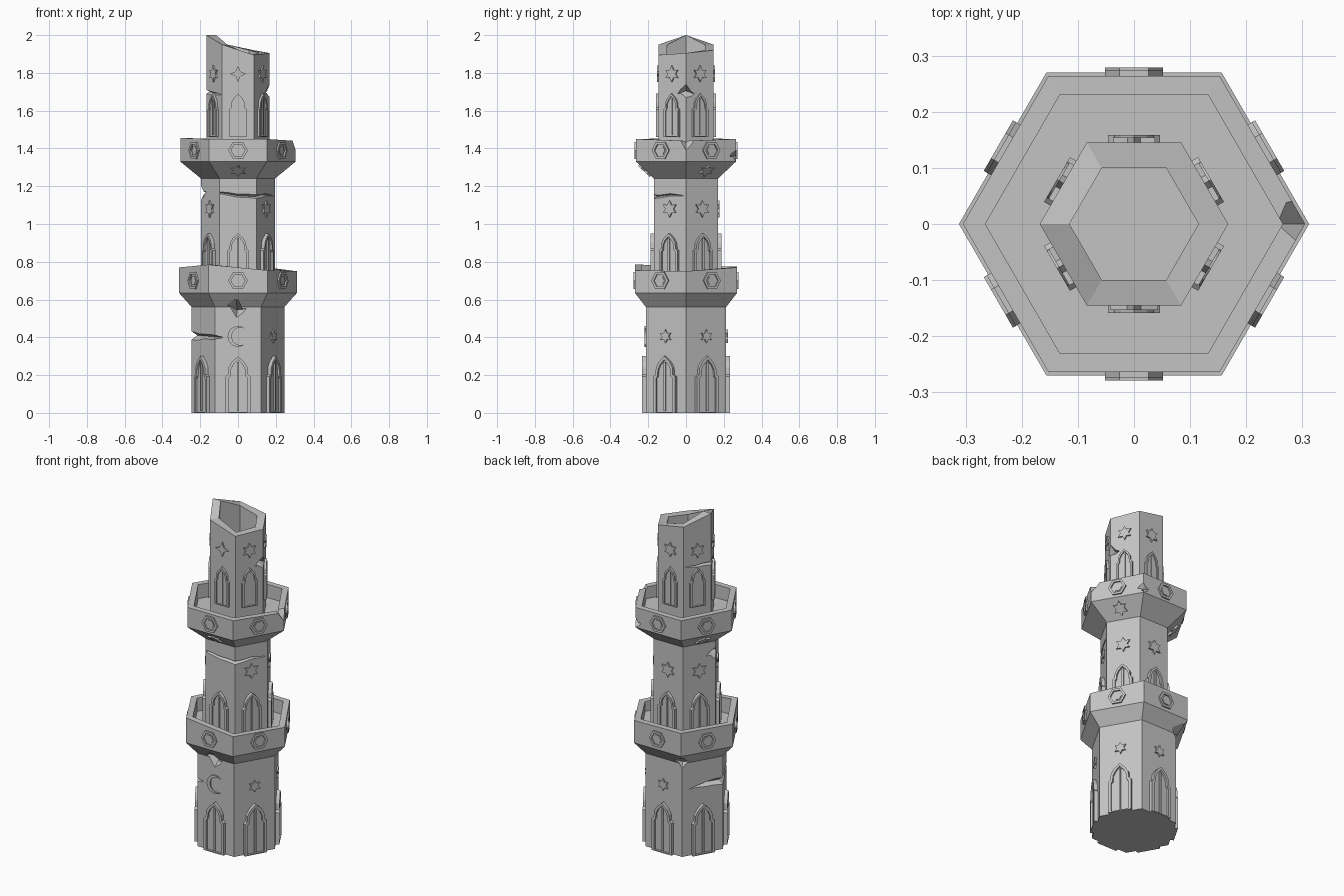
import bpy, bmesh
from math import sin, cos, pi, radians, sqrt
from mathutils import Matrix, Vector

cube = bpy.data.objects.get("Cube")
if cube:
    bpy.data.objects.remove(cube, do_unlink=True)

stone = bpy.data.materials.new("grey_stone")
stone.use_nodes = True
GREY = (0.55, 0.55, 0.55, 1)
stone.diffuse_color = GREY
stone.node_tree.nodes["Principled BSDF"].inputs["Base Color"].default_value = GREY
FLAT = sqrt(3) / 2  # apothem of a hexagon with radius 1
FACES = range(30, 390, 60)


def make(name, bm):
    bmesh.ops.recalc_face_normals(bm, faces=bm.faces)
    mesh = bpy.data.meshes.new(name)
    bm.to_mesh(mesh)
    bm.free()
    mesh.materials.append(stone)
    obj = bpy.data.objects.new(name, mesh)
    bpy.context.collection.objects.link(obj)
    return obj


def loft(bm, rings):
    """Closed skin through rings of points, capped at both ends."""
    loops = [[bm.verts.new(p) for p in ring] for ring in rings]
    n = len(loops[0])
    for a, b in zip(loops, loops[1:]):
        for i in range(n):
            j = (i + 1) % n
            bm.faces.new((a[i], a[j], b[j], b[i]))
    bm.faces.new(loops[0][::-1])
    bm.faces.new(loops[-1])


def hexagon(r, z):
    heights = z if isinstance(z, list) else [z] * 6
    return [(r * cos(i * pi / 3), r * sin(i * pi / 3), h) for i, h in enumerate(heights)]


def tier(name, rings, cracks):
    """Hexagonal storey with broken gaps cut out of it."""
    bm = bmesh.new()
    loft(bm, [hexagon(*ring) for ring in rings])
    obj = make(name, bm)
    cutters = []
    for radius, depth, path in cracks:
        bm = bmesh.new()
        sections = []
        for angle, z, half in path:
            a = radians(angle)
            r = radius * FLAT / cos(radians(angle % 60 - 30))
            # wedge section: open outside, sharp inside
            open_half = half * (depth + 0.03) / depth
            d = depth if half > 0.004 else depth * 0.3
            sections.append([((r + o) * cos(a), (r + o) * sin(a), z + h) for o, h in
                             ((0.03, open_half), (0.03, -open_half), (-d, 0))])
        loft(bm, sections)
        cutter = make("crack_cutter", bm)
        cutter.hide_render = True
        cutters.append(cutter)
        mod = obj.modifiers.new("crack", 'BOOLEAN')
        mod.operation, mod.solver, mod.object = 'DIFFERENCE', 'EXACT', cutter
    bpy.context.view_layer.update()
    graph = bpy.context.evaluated_depsgraph_get()
    mesh = bpy.data.meshes.new_from_object(obj.evaluated_get(graph))
    obj.modifiers.clear()
    obj.data = mesh
    for cutter in cutters:
        bpy.data.objects.remove(cutter, do_unlink=True)


# storeys, each ending in a walled balcony
low_rim = [0.75, 0.77, 0.775, 0.77, 0.785, 0.755]
high_rim = [1.44, 1.45, 1.45, 1.455, 1.45, 1.45]
broken_rim = [1.905, 1.92, 1.95, 2.0, 1.95, 1.895]
tier("lower_storey",
     [(0.245, 0), (0.245, 0.56), (0.312, 0.635), (0.312, low_rim), (0.272, low_rim), (0.272, 0.69)],
     [(0.245, 0.03, [(130, 0.40, 0.003), (155, 0.41, 0.014), (180, 0.41, 0.022),
                     (215, 0.405, 0.012), (249, 0.40, 0.003)]),
      (0.245, 0.05, [(256, 0.57, 0.003), (268, 0.545, 0.04), (281, 0.55, 0.003)]),
      (0.26, 0.05, [(110, 0.58, 0.003), (120, 0.56, 0.04), (130, 0.58, 0.003)])])
tier("middle_storey",
     [(0.195, 0.66), (0.195, 1.24), (0.305, 1.33), (0.305, high_rim), (0.265, high_rim), (0.265, 1.37)],
     [(0.195, 0.02, [(240.5, 1.165, 0.005), (270, 1.15, 0.008), (300, 1.145, 0.01),
                     (330, 1.155, 0.006), (356, 1.15, 0.003)]),
      (0.195, 0.035, [(165, 1.16, 0.003), (180, 1.165, 0.035), (194, 1.17, 0.003)]),
      (0.305, 0.05, [(-9, 1.45, 0.004), (0, 1.44, 0.05), (9, 1.45, 0.004)]),
      (0.305, 0.025, [(54, 1.36, 0.003), (60, 1.36, 0.03), (66, 1.36, 0.003)])])
tier("upper_storey",
     [(0.168, 1.35), (0.168, broken_rim), (0.115, broken_rim), (0.115, 1.78)],
     [(0.168, 0.04, [(-17, 1.69, 0.003), (0, 1.705, 0.035), (17, 1.69, 0.003)]),
      (0.168, 0.02, [(124, 1.705, 0.003), (150, 1.70, 0.006), (180, 1.70, 0.01),
                     (215, 1.69, 0.006), (236, 1.685, 0.003)])])


def facing(angle, dist, z, tilt=0):
    """Frame on a wall: x along the wall, y up, z outward; tilt leans it downward."""
    a = radians(angle)
    out, up = Vector((cos(a), sin(a), 0)), Vector((0, 0, 1))
    n = out * cos(tilt) - up * sin(tilt)
    v = up * cos(tilt) + out * sin(tilt)
    m = Matrix((v.cross(n), v, n)).transposed().to_4x4()
    m.translation = out * dist + up * z
    return m


def plate(bm, m, outline, depth):
    loft(bm, [[m @ Vector((x, y, d)) for x, y in outline] for d in (-0.004, depth)])


def frame(bm, m, outer, inner, depth):
    loops = [[bm.verts.new(m @ Vector((x, y, d))) for x, y in line]
             for line, d in ((outer, -0.004), (outer, depth), (inner, depth), (inner, -0.004))]
    for a, b in zip(loops, loops[1:] + loops[:1]):
        for i in range(len(a)):
            j = (i + 1) % len(a)
            bm.faces.new((a[i], a[j], b[j], b[i]))


def polygon(r, n, r2=None, turn=0.0):
    """Regular polygon, or a star when a second radius is given."""
    radii = [r, r2] if r2 else [r]
    k = n * len(radii)
    return [(radii[i % len(radii)] * cos(turn + 2 * pi * i / k),
             radii[i % len(radii)] * sin(turn + 2 * pi * i / k)) for i in range(k)]


def arch(w, h):
    side = [(1, 0), (1, 0.64), (0.8, 0.68), (0.76, 0.8), (0.5, 0.9)]
    half = [(x * w, y * h) for x, y in side]
    return half + [(0, h)] + [(-x, y) for x, y in reversed(half)]


# twin-light arched windows
bm = bmesh.new()
for radius, z, w, h, depth in ((0.245, 0, 0.066, 0.30, 0.02),
                               (0.195, 0.70, 0.056, 0.25, 0.02),
                               (0.168, 1.46, 0.046, 0.23, 0.013)):
    for angle in FACES:
        m = facing(angle, radius * FLAT, z)
        outer = arch(w, h)
        inner = [(x * 0.76, y * 0.92 + h * 0.02) for x, y in outer]
        frame(bm, m, outer, inner, depth)
        plate(bm, m, inner, depth * 0.4)
        bar = [(-0.005, 0.01), (0.005, 0.01), (0.005, h * 0.9), (-0.005, h * 0.9)]
        plate(bm, m, bar, depth * 0.8)
make("arched_windows", bm)

# hexagonal medallions on the balcony walls
bm = bmesh.new()
for radius, z in ((0.312, 0.70), (0.305, 1.39)):
    for angle in FACES:
        m = facing(angle, radius * FLAT, z)
        frame(bm, m, polygon(0.052, 6), polygon(0.037, 6), 0.009)
        plate(bm, m, polygon(0.026, 6), 0.004)
make("balcony_medallions", bm)

# raised stars on walls and under the upper balcony
bm = bmesh.new()
six = lambda r: polygon(r, 6, r * 0.55, pi / 2)
for radius, z, r, angles in ((0.245, 0.405, 0.036, (330, 30, 90)),
                             (0.195, 1.08, 0.045, (330, 30, 90, 150, 210)),
                             (0.168, 1.795, 0.043, (330, 30, 90, 150, 210))):
    for angle in angles:
        plate(bm, facing(angle, radius * FLAT, z), six(r), 0.009)
for angle in (270, 30, 150):
    plate(bm, facing(angle, 0.2165, 1.285, radians(46.5)), six(0.043), 0.009)
plate(bm, facing(270, 0.168 * FLAT, 1.795), polygon(0.043, 4, 0.018, pi / 2), 0.008)
make("wall_stars", bm)

# crescent on the front wall
bm = bmesh.new()
steps = 14
outer = [(0.055 * cos(a), 0.055 * sin(a)) for a in
         (radians(50 + 260 * i / steps) for i in range(steps + 1))]
inner = [(0.014 + 0.047 * cos(a), 0.047 * sin(a)) for a in
         (radians(296.6 - 233.2 * i / steps) for i in range(1, steps))]
plate(bm, facing(270, 0.245 * FLAT, 0.405), outer + inner, 0.008)
make("crescent", bm)
